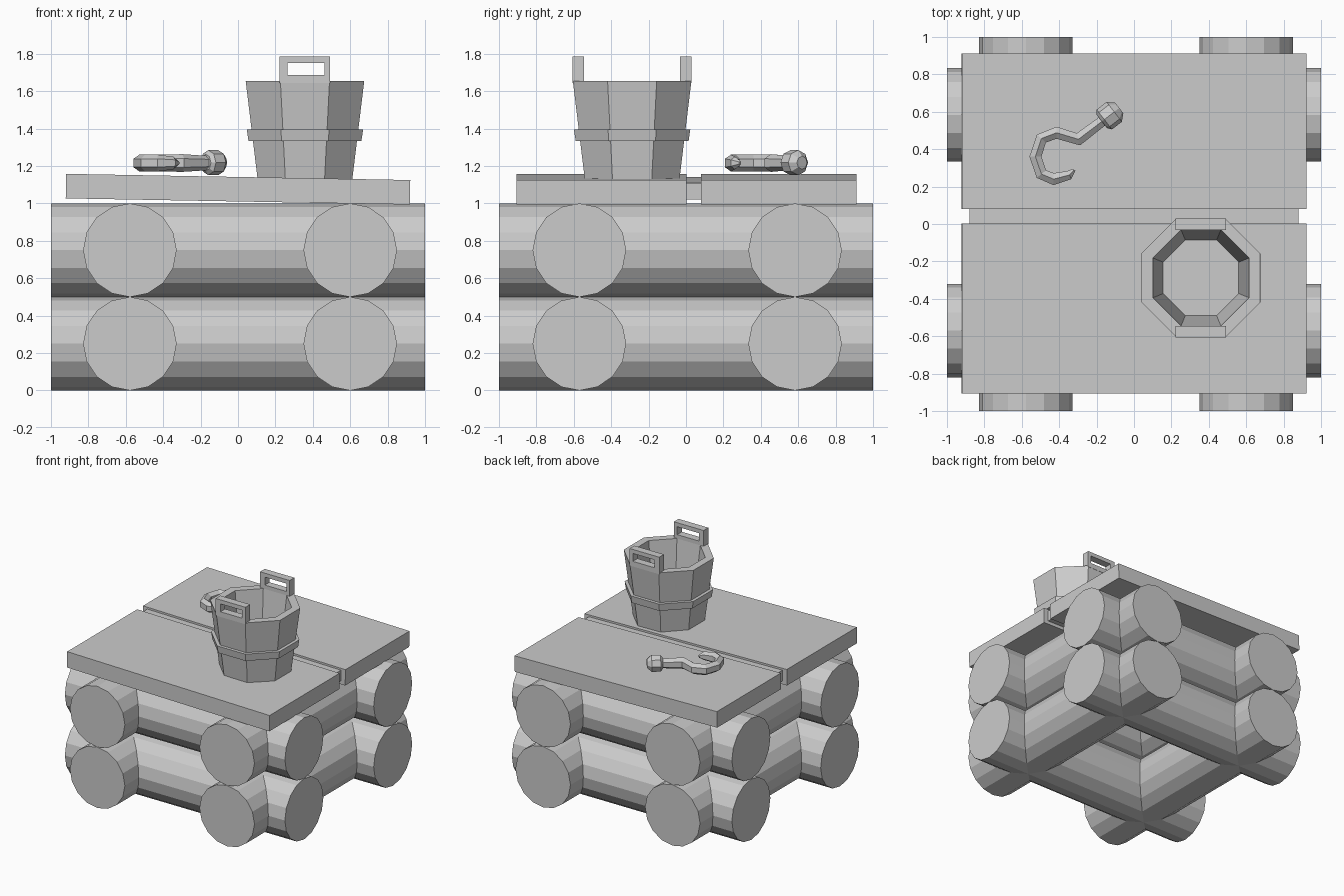
import bpy, bmesh
from math import cos, sin, pi, radians, atan
from mathutils import Vector

if "Cube" in bpy.data.objects:
    bpy.data.objects.remove(bpy.data.objects["Cube"])


def loft(name, rings, closed=False):
    """Bridge rings of equal size; cap the ends, or join last to first."""
    bm = bmesh.new()
    vs = [[bm.verts.new(p) for p in r] for r in rings]
    n = len(vs[0])
    pairs = list(zip(vs, vs[1:])) + ([(vs[-1], vs[0])] if closed else [])
    for a, b in pairs:
        for i in range(n):
            j = (i + 1) % n
            bm.faces.new((a[i], a[j], b[j], b[i]))
    if not closed:
        bm.faces.new(vs[0])
        bm.faces.new(vs[-1])
    bmesh.ops.recalc_face_normals(bm, faces=bm.faces)
    me = bpy.data.meshes.new(name)
    bm.to_mesh(me)
    bm.free()
    ob = bpy.data.objects.new(name, me)
    bpy.context.collection.objects.link(ob)
    return ob


def log(name, loc, rot):
    bpy.ops.mesh.primitive_cylinder_add(vertices=16, radius=0.25, depth=2, location=loc, rotation=rot)
    bpy.context.object.name = name


def board(name, length, y0, y1, z, thick):
    bpy.ops.mesh.primitive_cube_add(size=1, location=(0, (y0 + y1) / 2, z),
                                    rotation=(0, atan(0.033 / 1.84), 0))
    ob = bpy.context.object
    ob.name = name
    ob.scale = (length, y1 - y0, thick)


# Stacked logs, crossing at the corners
for level, z in (("lower", 0.25), ("upper", 0.75)):
    for side, y in (("front", -0.57), ("back", 0.583)):
        log(f"{level}_{side}_log", (0, y, z), (0, pi / 2, 0))
    for side, x in (("left", -0.578), ("right", 0.6)):
        log(f"{level}_{side}_log", (x, 0, z), (pi / 2, 0, 0))

# Slightly sloping lid boards with a narrow joining strip
board("front_board", 1.84, -0.906, 0.004, 1.076, 0.131)
board("back_board", 1.84, 0.079, 0.911, 1.076, 0.131)
board("joining_strip", 1.76, 0.0, 0.085, 1.082, 0.088)

# Bucket: octagonal staves, given by apothem and height
CX, CY = 0.358, -0.288


def octagon(apothem, z):
    r = apothem / cos(pi / 8)
    return [(CX + r * cos(pi / 8 + i * pi / 4), CY + r * sin(pi / 8 + i * pi / 4), z) for i in range(8)]


loft("bucket", [octagon(a, z) for a, z in
                ((0.253, 1.128), (0.317, 1.655), (0.257, 1.655), (0.202, 1.18))])
loft("bucket_hoop", [octagon(a, z) for a, z in
                     ((0.302, 1.335), (0.311, 1.395), (0.27, 1.395), (0.265, 1.335))], closed=True)


# Bucket handles: rectangular frames standing on the rim
def rect(x0, x1, z0, z1, y):
    return [(x0, y, z0), (x1, y, z0), (x1, y, z1), (x0, y, z1)]


OUTER, INNER = (0.222, 0.492, 1.645, 1.785), (0.265, 0.462, 1.687, 1.752)
for side, s in (("front", -1), ("back", 1)):
    ya, yb = CY + s * 0.318, CY + s * 0.257
    loft(f"{side}_bucket_handle", [rect(*OUTER, ya), rect(*OUTER, yb),
                                   rect(*INNER, yb), rect(*INNER, ya)], closed=True)


# Iron hook: hexagonal rod along a bent path, lying flat
def section(p, tangent, rx, rz, n):
    side = Vector((-tangent.y, tangent.x, 0)).normalized()
    return [p + side * rx * sin(2 * pi * i / n) + Vector((0, 0, rz * cos(2 * pi * i / n)))
            for i in range(n)]


HZ = 1.216
path = [(-0.32, 0.29), (-0.345, 0.262), (-0.43, 0.24), (-0.495, 0.267), (-0.527, 0.36),
        (-0.495, 0.457), (-0.414, 0.488), (-0.297, 0.453), (-0.16, 0.557)]
thick = [0.25, 0.75, 1, 1, 1, 1, 1, 1.05, 0.85]
pts = [Vector((x, y, HZ)) for x, y in path]
rings = []
for i, p in enumerate(pts):
    t = pts[min(i + 1, len(pts) - 1)] - pts[max(i - 1, 0)]
    rings.append(section(p, t, 0.037 * thick[i], 0.045 * thick[i], 6))
loft("hook", rings)

# Faceted knob on the end of the hook
axis = Vector((0.79, 0.61, 0)).normalized()
knob = Vector((-0.131, 0.58, HZ + 0.002))
loft("hook_knob", [section(knob + axis * d, axis, r, r, 8) for d, r in
                   ((-0.052, 0.045), (-0.035, 0.067), (0.032, 0.067), (0.066, 0.035))])
